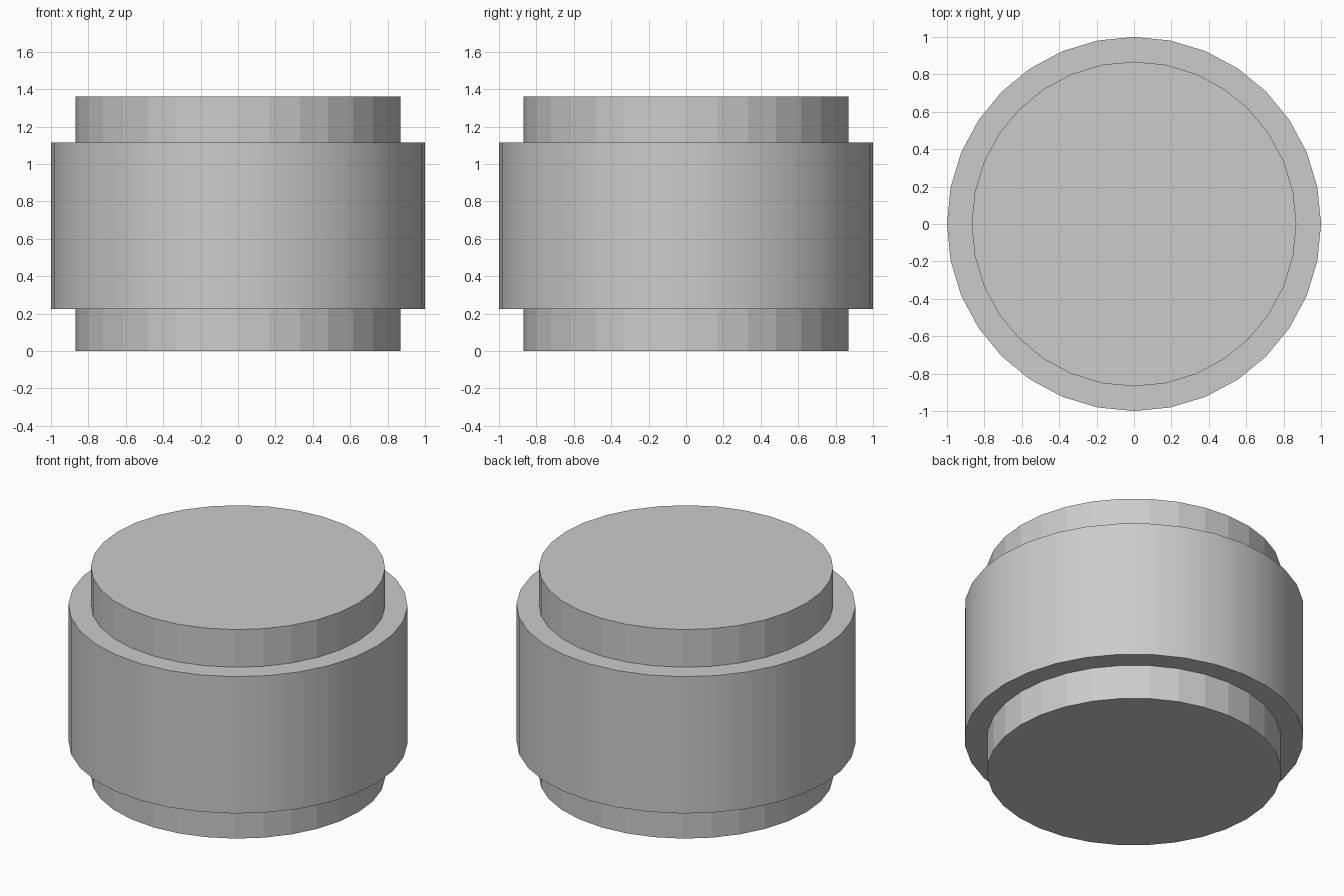
import bpy

if "Cube" in bpy.data.objects:
    bpy.data.objects.remove(bpy.data.objects["Cube"])

SIDES = 32


def cylinder(name, radius, z0, z1):
    bpy.ops.mesh.primitive_cylinder_add(
        vertices=SIDES, radius=radius, depth=z1 - z0,
        location=(0, 0, (z0 + z1) / 2))
    obj = bpy.context.object
    obj.name = name
    return obj


# Flat-faced inner core, showing above and below the band
cylinder("inner_core", 0.868, 0.0, 1.36)

# Wider band: smooth sides, flat end faces
band = cylinder("outer_band", 1.0, 0.225, 1.115)
for face in band.data.polygons:
    face.use_smooth = abs(face.normal.z) < 0.5
